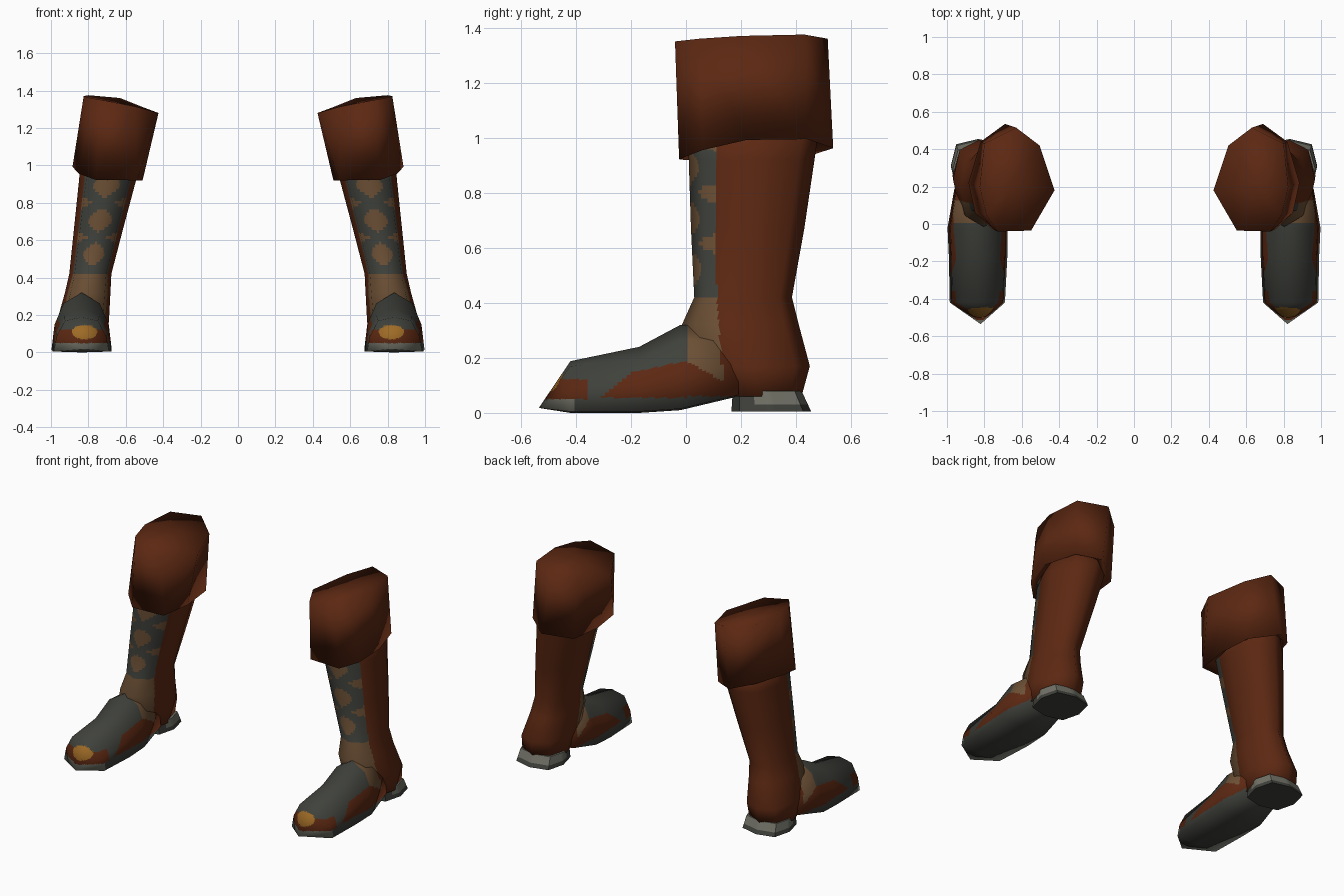
import bpy, bmesh, math
from mathutils import Vector

if "Cube" in bpy.data.objects:
    bpy.data.objects.remove(bpy.data.objects["Cube"])


def material(name, rgb):
    m = bpy.data.materials.new(name)
    m.diffuse_color = (*rgb, 1)
    m.use_nodes = True
    m.node_tree.nodes["Principled BSDF"].inputs["Base Color"].default_value = m.diffuse_color
    return m


MATS = [material("brown_leather", (0.107, 0.021, 0.006)),
        material("dark_grey", (0.050, 0.053, 0.044)),
        material("tan_leather", (0.150, 0.080, 0.036)),
        material("gold", (0.340, 0.145, 0.019)),
        material("light_grey", (0.165, 0.165, 0.135))]
BROWN, GREY, TAN, GOLD, LIGHT = range(5)


def loft(name, rings, rule, cuts=0, tip=None, smooth=True):
    """Skin closed rings, cap both ends, mirror into a left and right part."""
    for label, sign in (("right", 1), ("left", -1)):
        bm = bmesh.new()
        rows = [[bm.verts.new((sign * x, y, z)) for x, y, z in r] for r in rings]
        n = len(rows[0])
        for a, b in zip(rows, rows[1:]):
            for i in range(n):
                j = (i + 1) % n
                bm.faces.new((a[i], a[j], b[j], b[i]))
        ends = [tip, None]
        for row, end in zip((rows[0], rows[-1]), ends):
            mid = sum((v.co for v in row), Vector()) / n
            if end:
                mid = Vector((sign * end[0], end[1], end[2]))
            c = bm.verts.new(mid)
            for i in range(n):
                bm.faces.new((row[i], row[(i + 1) % n], c))
        bmesh.ops.recalc_face_normals(bm, faces=bm.faces)
        bm.normal_update()
        # keep the coarse smooth normals while the faces are split for colour
        layer = bm.verts.layers.float_vector.new("coarse_normal")
        for v in bm.verts:
            v[layer] = v.normal
        if cuts:
            bmesh.ops.subdivide_edges(bm, edges=bm.edges[:], cuts=cuts,
                                      use_grid_fill=True)
        bm.normal_update()
        for f in bm.faces:
            c = f.calc_center_median()
            f.material_index = rule(sign * c.x, c.y, c.z, f.normal)
            f.smooth = True
        bm.verts.index_update()
        normals = [Vector(v[layer]).normalized() for v in bm.verts]
        me = bpy.data.meshes.new(f"{name}_{label}")
        bm.to_mesh(me)
        bm.free()
        for m in MATS:
            me.materials.append(m)
        ob = bpy.data.objects.new(f"{name}_{label}", me)
        bpy.context.collection.objects.link(ob)
        if smooth:
            me.normals_split_custom_set_from_vertices(normals)
        else:
            bpy.context.view_layer.objects.active = ob
            ob.select_set(True)
            bpy.ops.object.shade_smooth_by_angle(angle=math.radians(35))
            ob.select_set(False)


def octagon(z, x0, x1, y0, y1, corner=0.75):
    cx, cy, rx, ry = (x0 + x1) / 2, (y0 + y1) / 2, (x1 - x0) / 2, (y1 - y0) / 2
    k = corner
    unit = [(0, -1), (k, -k), (1, 0), (k, k), (0, 1), (-k, k), (-1, 0), (-k, -k)]
    return [(cx + rx * u, cy + ry * v, z) for u, v in unit]


def ankle_colour(y, z):
    return TAN if y < 0.145 - 0.08 * z and z > 0.19 - 0.57 * y else BROWN


# Shaft with a tan front panel and crossed laces
def leg_rule(x, y, z, n):
    if z < 0.42:
        return ankle_colour(y, z)
    if y > 0.112:
        return BROWN
    centre = 0.79 - 0.185 * (z - 0.42)
    s = (x - centre) / (0.10 + 0.07 * (z - 0.42))
    if z < 0.46:
        return GREY
    wave = 0.95 * math.sin(math.pi * (z - 0.43) / 0.185)
    return GREY if min(abs(s - wave), abs(s + wave)) < 0.42 else TAN


loft("boot_leg", [octagon(0.06, .70, .97, .10, .42),
                  octagon(0.17, .69, .967, .02, .45),
                  octagon(0.32, .682, .925, -.015, .41),
                  octagon(0.42, .677, .902, .03, .385),
                  octagon(0.67, .612, .876, .018, .43),
                  octagon(0.92, .545, .85, .01, .467),
                  octagon(1.04, .52, .84, .005, .485)], leg_rule, cuts=15)


# Foot, running from the pointed toe back into the ankle
def foot_ring(y, x0, x1, zb, zt, shoulder=0.82):
    cx, r = (x0 + x1) / 2, (x1 - x0) / 2
    half = [(1, zb + 0.005), (0.9, zb + 0.45 * (zt - zb)), (0.6, shoulder * zt)]
    pts = [(0, zb)] + half + [(0, zt)] + [(-u, z) for u, z in reversed(half)]
    return [(cx + r * u, y, z) for u, z in pts]


def foot_rule(x, y, z, n):
    if n.z < -0.5:
        return GREY
    if y < -0.40:
        if ((x - 0.82) / 0.068) ** 2 + ((z - 0.108) / 0.038) ** 2 < 1:
            return GOLD
        if z < 0.05:
            return LIGHT
    if y < -0.36 and 0.05 < z < 0.122:
        return BROWN
    if y > 0:
        return ankle_colour(y, z) if z > 0.06 else GREY
    top = min(0.07 + 0.85 * (y + 0.29), 0.19 + 0.22 * y)
    side = abs(x - 0.83) > 0.09
    return BROWN if side and 0.055 < z < top else GREY


loft("boot_foot", [foot_ring(-.42, .69, .985, 0, .188, .9),
                   foot_ring(-.17, .677, .99, 0, .24),
                   foot_ring(-.02, .675, .997, .01, .32),
                   foot_ring(.19, .70, .96, .06, .32)],
     foot_rule, cuts=15, tip=(.82, -.535, .018))


# Heel block, paler around the back upper edge
def heel_rule(x, y, z, n):
    return LIGHT if n.z > -0.5 and y > 0.24 and z > 0.025 else GREY


loft("boot_heel", [octagon(0.005, .685, .98, .165, .455, .8),
                   octagon(0.08, .695, .968, .17, .42, .8)],
     heel_rule, cuts=5, smooth=False)

# Wide folded cuff, tilted toward the inner side, with a closed top
cuff_top = [(.55, -.035, 1.315), (.425, .18, 1.28), (.505, .42, 1.31),
            (.63, .515, 1.36), (.80, .43, 1.375), (.825, .20, 1.37),
            (.79, .05, 1.36), (.73, -.04, 1.35)]
cuff_low = [(.54, -.01, .92), (.51, .20, .92), (.53, .42, .925),
            (.69, .535, .962), (.82, .44, .995), (.885, .22, .992),
            (.85, .06, .955), (.76, -.025, .922)]
cuff_in = [(.69 + .82 * (x - .69), .24 + .82 * (y - .24), z + .03)
           for x, y, z in cuff_low]
loft("boot_cuff", [cuff_in, cuff_low, cuff_top], lambda x, y, z, n: BROWN)
